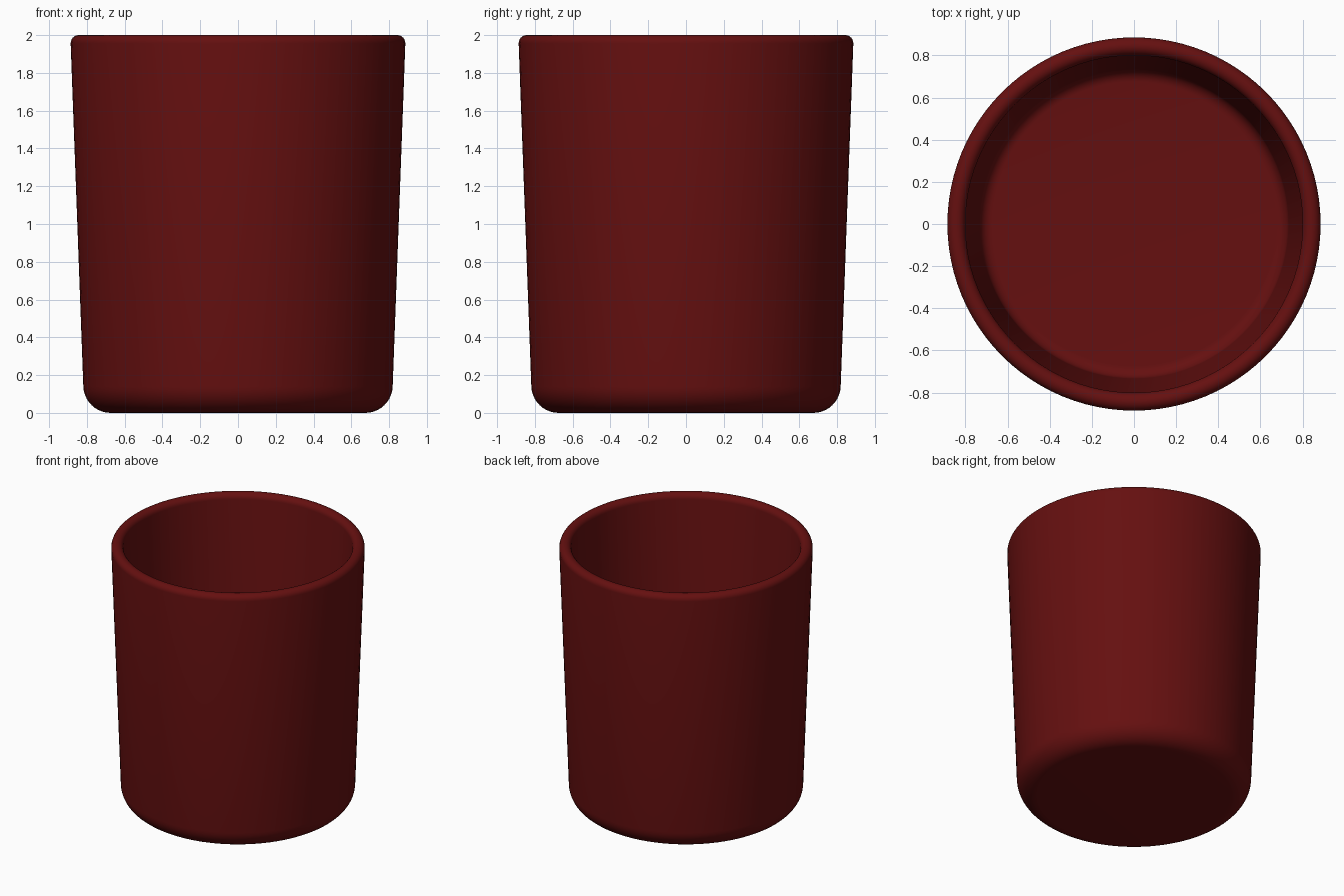
import bpy, bmesh, math

if "Cube" in bpy.data.objects:
    bpy.data.objects.remove(bpy.data.objects["Cube"])

SEGMENTS = 96
WALL = 0.085


def arc(cx, cz, r, start, end, steps):
    """Profile points along an arc, angles in degrees."""
    angles = [math.radians(start + (end - start) * i / steps) for i in range(steps + 1)]
    return [(cx + r * math.cos(a), cz + r * math.sin(a)) for a in angles]


# Cup profile: outer base, rounded foot, tapered wall, round rim, inner wall, floor
foot_r = 0.145
rim_r = WALL / 2
profile = [(0, 0)]
profile += arc(0.819 - foot_r, foot_r, foot_r, -90, -2, 10)
profile += arc(0.886 - rim_r, 2 - rim_r, rim_r, -2, 178, 12)
profile += arc(0.819 - foot_r, foot_r, foot_r - WALL, -2, -90, 8)
profile += [(0, WALL)]

# Revolve the profile around z
bm = bmesh.new()
verts = [bm.verts.new((x, 0, z)) for x, z in profile]
edges = [bm.edges.new(pair) for pair in zip(verts, verts[1:])]
bmesh.ops.spin(bm, geom=verts + edges, cent=(0, 0, 0), axis=(0, 0, 1),
               angle=math.tau, steps=SEGMENTS, use_duplicate=False)
bmesh.ops.remove_doubles(bm, verts=bm.verts, dist=0.0005)
bmesh.ops.recalc_face_normals(bm, faces=bm.faces)
for face in bm.faces:
    face.smooth = True

mesh = bpy.data.meshes.new("cup")
bm.to_mesh(mesh)
bm.free()
cup = bpy.data.objects.new("cup", mesh)
bpy.context.collection.objects.link(cup)

# Dark red material
red = bpy.data.materials.new("dark_red")
red.diffuse_color = (0.13, 0.005, 0.005, 1)
red.use_nodes = True
red.node_tree.nodes["Principled BSDF"].inputs["Base Color"].default_value = red.diffuse_color
mesh.materials.append(red)
